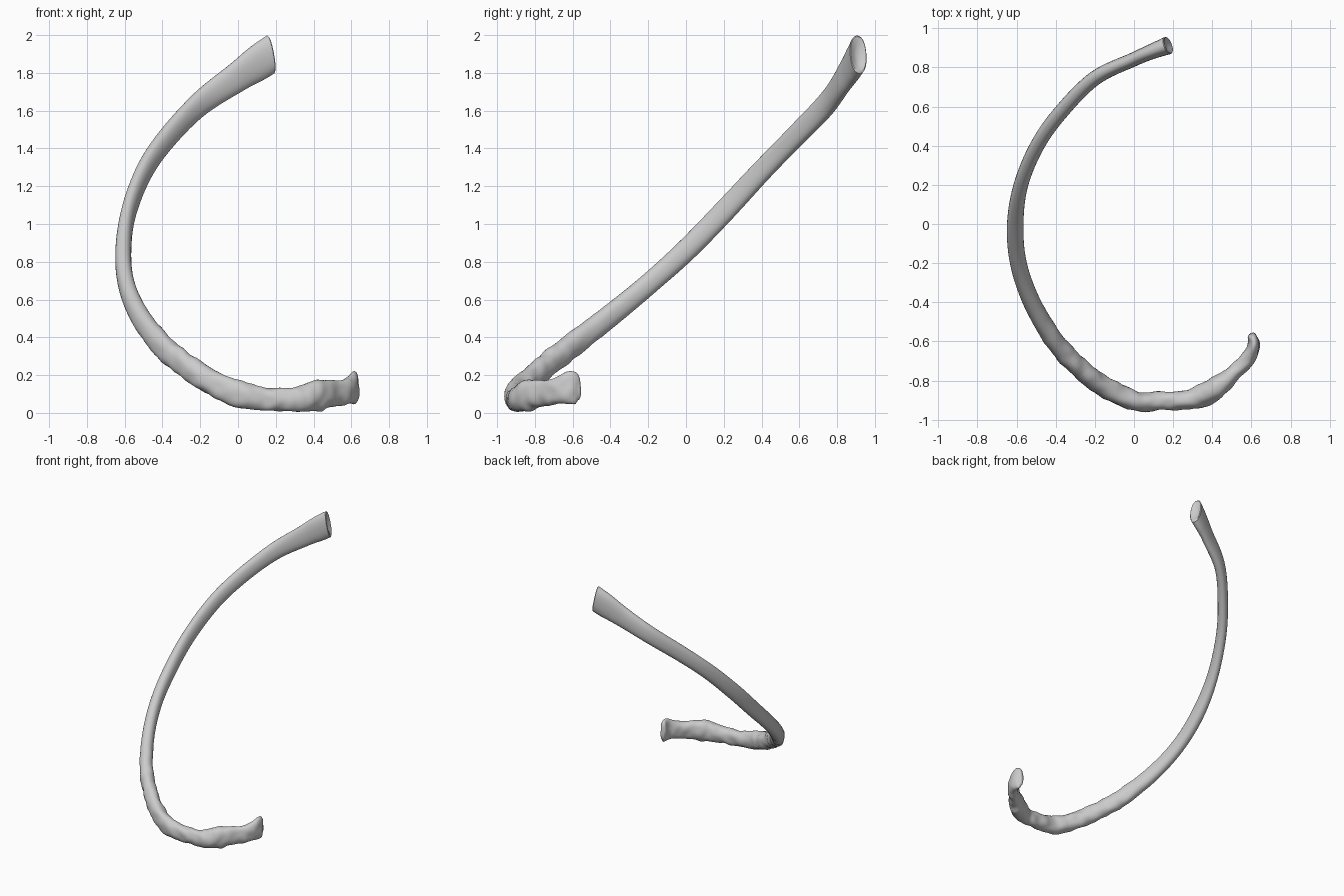
import bpy, bmesh, math
from mathutils import Vector, noise

if "Cube" in bpy.data.objects:
    bpy.data.objects.remove(bpy.data.objects["Cube"])

# Stations along the rib: x, y, z, thickness, height, lean of section towards vertical
STATIONS = [
    (0.172, 0.912, 1.897, 0.092, 0.205, 0.65),
    (0.10, 0.885, 1.85, 0.080, 0.190, 0.3),
    (0.0, 0.842, 1.78, 0.072, 0.160, 0.0),
    (-0.2, 0.745, 1.637, 0.075, 0.130, 0.0),
    (-0.375, 0.57, 1.455, 0.076, 0.118, 0.0),
    (-0.495, 0.40, 1.28, 0.074, 0.115, 0.0),
    (-0.578, 0.20, 1.065, 0.074, 0.118, 0.0),
    (-0.607, 0.0, 0.86, 0.084, 0.116, 0.0),
    (-0.591, -0.2, 0.68, 0.085, 0.112, 0.0),
    (-0.522, -0.4, 0.515, 0.090, 0.118, 0.0),
    (-0.405, -0.6, 0.36, 0.098, 0.128, 0.0),
    (-0.30, -0.715, 0.27, 0.102, 0.132, 0.0),
    (-0.17, -0.82, 0.178, 0.104, 0.130, 0.0),
    (0.0, -0.902, 0.100, 0.102, 0.138, 0.0),
    (0.15, -0.905, 0.074, 0.092, 0.125, 0.0),
    (0.28, -0.897, 0.070, 0.100, 0.122, 0.0),
    (0.36, -0.872, 0.078, 0.120, 0.135, 0.0),
    (0.425, -0.832, 0.094, 0.108, 0.165, 0.0),
    (0.49, -0.780, 0.104, 0.088, 0.136, 0.0),
    (0.56, -0.715, 0.110, 0.078, 0.134, 0.0),
    (0.602, -0.655, 0.124, 0.070, 0.155, 0.0),
    (0.612, -0.605, 0.138, 0.058, 0.178, 0.0),
    (0.606, -0.572, 0.142, 0.046, 0.140, 0.0),
]
SUB, SIDES = 8, 28
UP = Vector((0, 0, 1))


def spline(i, t):
    """Catmull-Rom blend of all station values."""
    n = len(STATIONS) - 1
    p = [STATIONS[min(max(i + k, 0), n)] for k in (-1, 0, 1, 2)]
    return [0.5 * (2 * b + (c - a) * t + (2 * a - 5 * b + 4 * c - d) * t * t
                   + (3 * b - a - 3 * c + d) * t ** 3) for a, b, c, d in zip(*p)]


samples = [spline(i, s / SUB) for i in range(len(STATIONS) - 1) for s in range(SUB)]
samples.append(list(STATIONS[-1]))
centres = [Vector(s[:3]) for s in samples]

# Rib shaft: oval rings swept along the curve, rougher towards the lower front
bm = bmesh.new()
rings = []
last = len(samples) - 1
for k, s in enumerate(samples):
    tangent = (centres[min(k + 1, last)] - centres[max(k - 1, 0)]).normalized()
    side = tangent.cross(UP).normalized()
    up = side.cross(tangent).lerp(UP, s[5]).normalized()
    rough = 0.010 * min(max((0.55 - s[2]) / 0.3, 0), 1)
    ring = []
    for j in range(SIDES):
        a = math.tau * j / SIDES
        ca, sa = math.cos(a), math.sin(a)
        # slightly squared oval
        dx = math.copysign(abs(ca) ** 0.9, ca) * s[3] / 2
        dz = math.copysign(abs(sa) ** 0.9, sa) * s[4] / 2
        off = side * dx + up * dz
        p = centres[k] + off
        p += off.normalized() * rough * noise.noise(p * 17)
        ring.append(bm.verts.new(p))
    rings.append(ring)


def bridge(r0, r1):
    for j in range(SIDES):
        n = (j + 1) % SIDES
        bm.faces.new((r0[j], r0[n], r1[n], r1[j]))


for r0, r1 in zip(rings, rings[1:]):
    bridge(r0, r1)


# End caps: (scale, push outward); hollow at the upper end, rounded at the tip
def cap(ring, centre, outward, steps):
    base = [v.co.copy() for v in ring]
    for scale, push in steps:
        new = [bm.verts.new(centre + (c - centre) * scale + outward * push) for c in base]
        bridge(ring, new)
        ring = new
    bm.faces.new(ring)


cap(rings[0], centres[0], (centres[0] - centres[1]).normalized(),
    [(0.92, 0.005), (0.8, 0.003), (0.5, -0.010), (0.15, -0.014)])
cap(rings[-1], centres[-1], (centres[-1] - centres[-2]).normalized(),
    [(0.85, 0.007), (0.6, 0.012), (0.2, 0.014)])

bmesh.ops.recalc_face_normals(bm, faces=bm.faces)
mesh = bpy.data.meshes.new("rib_bone")
bm.to_mesh(mesh)
bm.free()
rib = bpy.data.objects.new("rib_bone", mesh)
bpy.context.collection.objects.link(rib)
bpy.context.view_layer.objects.active = rib
rib.select_set(True)
bpy.ops.object.shade_smooth_by_angle(angle=math.radians(40))
